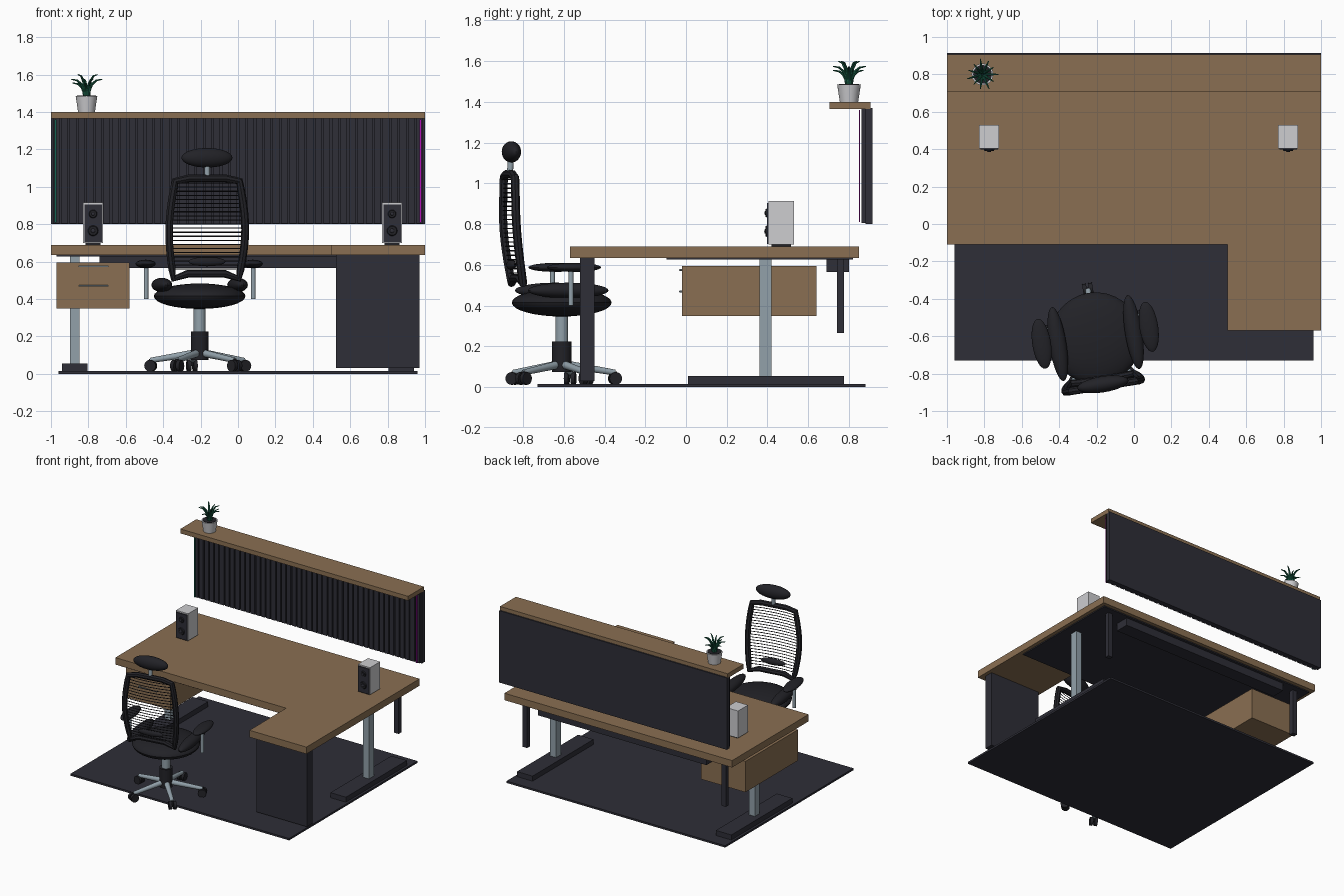
import bpy, bmesh, math
from mathutils import Matrix, Vector

old = bpy.data.objects.get("Cube")
if old:
    bpy.data.objects.remove(old, do_unlink=True)


def material(name, r, g, b):
    lin = [((c / 255 + 0.055) / 1.055) ** 2.4 for c in (r, g, b)] + [1]
    m = bpy.data.materials.new(name)
    m.use_nodes = True
    m.diffuse_color = lin
    m.node_tree.nodes["Principled BSDF"].inputs["Base Color"].default_value = lin
    return m


WOOD = material("wood", 138, 111, 82)
CHARCOAL = material("charcoal", 46, 46, 55)
BLACK = material("black", 34, 34, 39)
SILVER = material("silver", 146, 161, 170)
LIGHT = material("light grey", 205, 205, 208)
LEAF = material("leaf green", 26, 96, 72)
MAGENTA = material("magenta light", 180, 20, 185)
TEAL = material("teal light", 20, 100, 82)

# The chair is turned slightly away from the desk
CHAIR = Matrix.Translation((-0.205, -0.61, 0)) @ Matrix.Rotation(math.radians(9), 4, "Z")
WORLD = Matrix.Identity(4)


def finish(name, bm, mat, smooth=False, frame=WORLD):
    bmesh.ops.recalc_face_normals(bm, faces=bm.faces)
    me = bpy.data.meshes.new(name)
    bm.to_mesh(me)
    bm.free()
    me.materials.append(mat)
    ob = bpy.data.objects.new(name, me)
    ob.matrix_world = frame
    bpy.context.collection.objects.link(ob)
    if smooth:
        bpy.ops.object.select_all(action="DESELECT")
        ob.select_set(True)
        bpy.context.view_layer.objects.active = ob
        bpy.ops.object.shade_smooth_by_angle()
    return ob


def add_box(bm, x, y, z):
    size = [b - a for a, b in (x, y, z)]
    mid = [(a + b) / 2 for a, b in (x, y, z)]
    bmesh.ops.create_cube(bm, size=1, matrix=Matrix.Translation(mid) @ Matrix.Diagonal(size + [1]))


def box(name, x, y, z, mat):
    bm = bmesh.new()
    add_box(bm, x, y, z)
    return finish(name, bm, mat)


def rod(name, a, b, r1, mat, r2=None, frame=WORLD, sides=20):
    a, b = Vector(a), Vector(b)
    bm = bmesh.new()
    turn = (b - a).to_track_quat("Z", "Y").to_matrix().to_4x4()
    bmesh.ops.create_cone(bm, cap_ends=True, segments=sides, radius1=r1,
                          radius2=r1 if r2 is None else r2, depth=(b - a).length,
                          matrix=Matrix.Translation((a + b) / 2) @ turn)
    return finish(name, bm, mat, True, frame)


def pad(name, centre, radii, mat=BLACK, frame=CHAIR):
    bm = bmesh.new()
    bmesh.ops.create_uvsphere(bm, u_segments=32, v_segments=16, radius=1,
                              matrix=Matrix.Translation(centre) @ Matrix.Diagonal(list(radii) + [1]))
    return finish(name, bm, mat, True, frame)


def tube(name, paths, r, mat, closed=False, frame=WORLD, taper=False, sides=2):
    cu = bpy.data.curves.new(name, "CURVE")
    cu.dimensions = "3D"
    cu.bevel_depth = r
    cu.bevel_resolution = sides
    cu.use_fill_caps = True
    for path in paths:
        sp = cu.splines.new("POLY")
        sp.points.add(len(path) - 1)
        sp.use_cyclic_u = closed
        for i, (pt, co) in enumerate(zip(sp.points, path)):
            pt.co = (*co, 1)
            pt.radius = 1 - 0.75 * (i / (len(path) - 1)) ** 2 if taper else 1
    cu.materials.append(mat)
    ob = bpy.data.objects.new(name, cu)
    ob.matrix_world = frame
    bpy.context.collection.objects.link(ob)
    bpy.ops.object.select_all(action="DESELECT")
    ob.select_set(True)
    bpy.context.view_layer.objects.active = ob
    bpy.ops.object.convert(target="MESH")
    bpy.ops.object.shade_smooth_by_angle()


# Rug and L-shaped desktop
box("rug", (-0.96, 0.96), (-0.73, 0.88), (0, 0.015), CHARCOAL)
bm = bmesh.new()
outline = [(-1, -0.11), (0.5, -0.11), (0.5, -0.57), (1, -0.57), (1, 0.85), (-1, 0.85)]
face = bm.faces.new([bm.verts.new((x, y, 0.635)) for x, y in outline])
top = bmesh.ops.extrude_face_region(bm, geom=[face])
bmesh.ops.translate(bm, vec=(0, 0, 0.055), verts=[v for v in top["geom"] if isinstance(v, bmesh.types.BMVert)])
finish("desktop", bm, WOOD)

# Desk frame
box("under_plate", (-0.97, 0.97), (-0.095, 0.82), (0.626, 0.635), CHARCOAL)
box("cross_beam", (-0.74, 0.74), (0.69, 0.80), (0.565, 0.626), CHARCOAL)
box("end_panel", (0.525, 0.97), (-0.52, -0.45), (0.03, 0.635), CHARCOAL)
for side, label in ((-1, "right"), (1, "left")):
    c = 0.873 * side
    box(label + "_foot", (c - 0.068, c + 0.068), (0.01, 0.775), (0.015, 0.055), CHARCOAL)
    box(label + "_column", (c - 0.026, c + 0.026), (0.36, 0.42), (0.055, 0.626), SILVER)
    box(label + "_rear_post", (c - 0.02, c + 0.02), (0.74, 0.775), (0.265, 0.626), CHARCOAL)

# Drawer unit
box("drawer_unit", (-0.97, -0.58), (-0.02, 0.64), (0.35, 0.595), WOOD)
for z in (0.575, 0.47):
    tube("drawer_handle", [[(-0.85, -0.02, z), (-0.85, -0.032, z), (-0.695, -0.032, z), (-0.695, -0.02, z)]],
         0.004, SILVER)

# Raised shelf with slatted panel and light strips
box("shelf", (-1, 1), (0.705, 0.905), (1.365, 1.40), WOOD)
box("back_panel", (-1, 1), (0.88, 0.915), (0.80, 1.37), CHARCOAL)
bm = bmesh.new()
count = 44
for i in range(count):
    x = -0.995 + 1.99 * (i + 0.5) / count
    add_box(bm, (x - 0.018, x + 0.018), (0.862, 0.88), (0.805, 1.365))
finish("slats", bm, CHARCOAL)
box("left_light_strip", (0.97, 0.98), (0.848, 0.855), (0.81, 1.36), MAGENTA)
box("right_light_strip", (-0.98, -0.97), (0.848, 0.855), (0.81, 1.36), TEAL)

# Speakers
for c in (-0.775, 0.824):
    box("speaker_body", (c - 0.053, c + 0.053), (0.405, 0.53), (0.70, 0.915), LIGHT)
    box("speaker_base", (c - 0.04, c + 0.04), (0.42, 0.515), (0.69, 0.70), BLACK)
    box("speaker_front", (c - 0.047, c + 0.047), (0.397, 0.405), (0.704, 0.905), CHARCOAL)
    for z, r in ((0.855, 0.022), (0.765, 0.028)):
        rod("speaker_ring", (c, 0.397, z), (c, 0.389, z), r, BLACK, r * 0.85)
        pad("speaker_dome", (c, 0.389, z), (r * 0.4, 0.005, r * 0.4), CHARCOAL, WORLD)

# Potted plant
px, py = -0.81, 0.80
rod("pot", (px, py, 1.40), (px, py, 1.485), 0.045, LIGHT, 0.058, sides=28)
rod("soil", (px, py, 1.484), (px, py, 1.488), 0.05, BLACK)
leaves = []
for i in range(11):
    a = i * math.tau / 11
    reach = (0.075, 0.06, 0.068)[i % 3]
    height = (0.095, 0.12, 0.075)[i % 3]
    leaves.append([(px + math.cos(a) * (0.01 + reach * t * t), py + math.sin(a) * (0.01 + reach * t * t),
                    1.48 + height * math.sin(t * 1.6)) for t in (0, 0.25, 0.5, 0.75, 1)])
tube("leaves", leaves, 0.009, LEAF, taper=True)

# Chair base with five legs and casters
rod("gas_lift", (0, 0, 0.2), (0, 0, 0.36), 0.032, SILVER, frame=CHAIR)
rod("lift_cover", (0, 0, 0.075), (0, 0, 0.225), 0.048, BLACK, frame=CHAIR)
for i in range(5):
    a = math.radians(90 + 72 * i)
    out, across = Vector((math.cos(a), math.sin(a), 0)), Vector((-math.sin(a), math.cos(a), 0))
    up = Vector((0, 0, 1))
    rod("base_leg", out * 0.03 + up * 0.11, out * 0.265 + up * 0.072, 0.02, SILVER, 0.014, CHAIR)
    hub = out * 0.265 + up * 0.043
    rod("caster_stem", hub, hub + up * 0.035, 0.01, BLACK, frame=CHAIR)
    for s in (-1, 1):
        rod("caster_wheel", hub + across * 0.006 * s, hub + across * 0.027 * s, 0.031, BLACK, frame=CHAIR)

# Seat, bolsters and arms
pad("seat", (0, 0, 0.415), (0.245, 0.245, 0.068))
for s in (-1, 1):
    pad("seat_bolster", (0.205 * s, 0, 0.475), (0.046, 0.2, 0.038))
    pad("arm_pad", (0.29 * s, 0.015, 0.588), (0.05, 0.135, 0.022))
    rod("arm_post", (0.29 * s, 0, 0.40), (0.29 * s, 0, 0.58), 0.012, SILVER, frame=CHAIR)


# Backrest frame, mesh and headrest
def back_y(z):
    return -0.215 - 0.045 * math.sin(min(1, (z - 0.48) / 0.4) * math.pi / 2)


def half_width(z):
    return 0.172 + 0.034 * math.sin((z - 0.49) / 0.55 * math.pi)


side = [0.51 + 0.52 * i / 10 for i in range(11)]
loop = [(half_width(z), back_y(z), z) for z in side]
loop += [(0.1, back_y(1.04), 1.045), (-0.1, back_y(1.04), 1.045)]
loop += [(-half_width(z), back_y(z), z) for z in reversed(side)]
loop += [(-0.1, back_y(0.53), 0.535), (0.1, back_y(0.53), 0.535)]
tube("back_frame", [loop], 0.021, BLACK, closed=True, frame=CHAIR)
strands = []
for i in range(22):
    z = 0.56 + 0.46 * i / 21
    w = half_width(z)
    strands.append([(w * t, back_y(z) - 0.02 * (1 - t * t), z) for t in (-1, -0.5, 0, 0.5, 1)])
tube("back_mesh", strands, 0.003, BLACK, frame=CHAIR, sides=0)
pad("lumbar_support", (0, -0.25, 0.6), (0.1, 0.02, 0.025))
rod("headrest_stem", (0, -0.258, 1.04), (0, -0.252, 1.13), 0.015, SILVER, frame=CHAIR)
pad("headrest", (0, -0.25, 1.155), (0.138, 0.043, 0.052))
